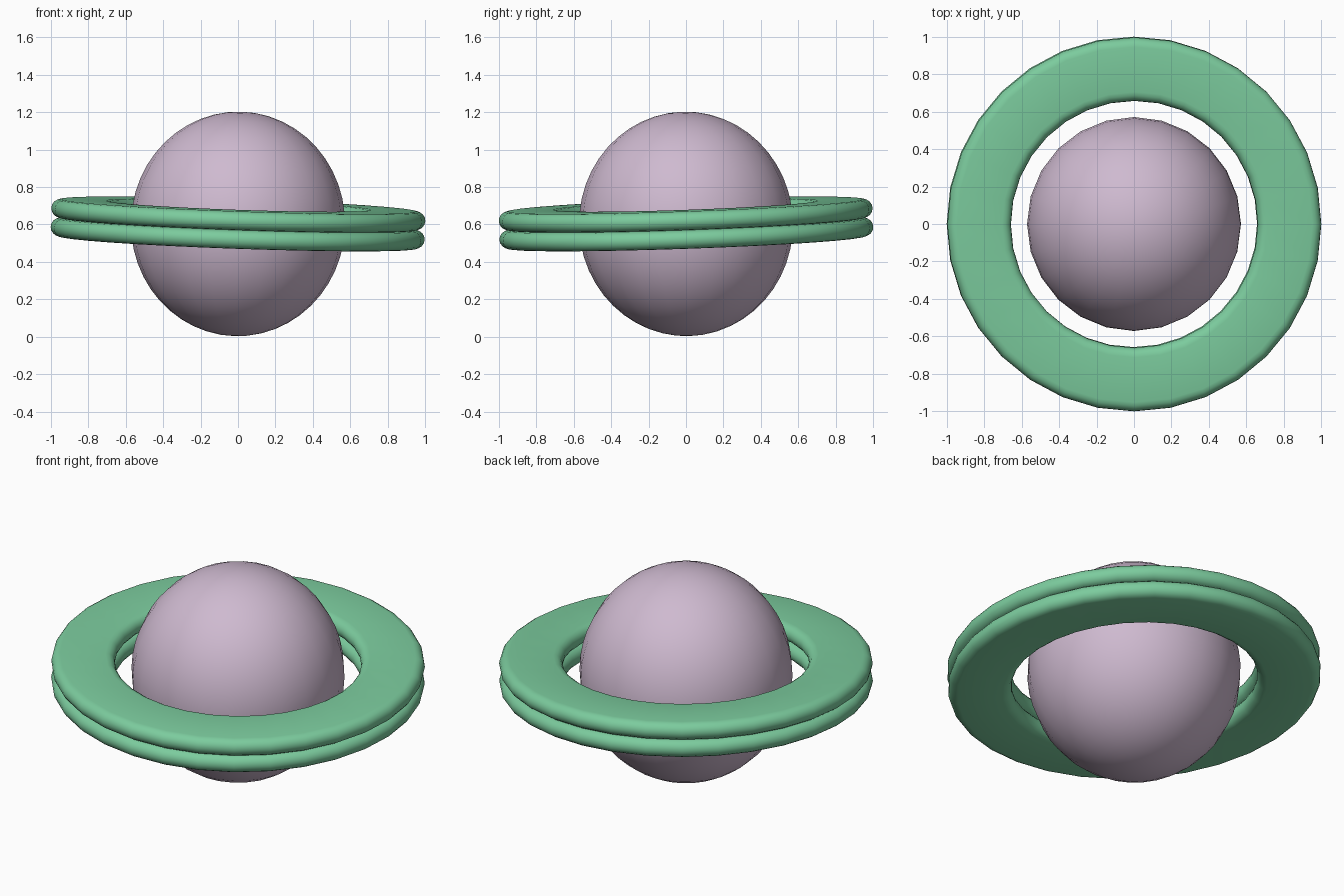
import bpy, bmesh, math
from mathutils import Vector, Matrix

if "Cube" in bpy.data.objects:
    bpy.data.objects.remove(bpy.data.objects["Cube"])

CENTRE = Vector((0, 0, 0.603))
# shared axis, leaning slightly towards the front right
TILT = Vector((0, 0, 1)).rotation_difference(Vector((0.035, -0.035, 1))).to_matrix().to_4x4()


def finish(bm, name, color):
    bmesh.ops.transform(bm, matrix=Matrix.Translation(CENTRE) @ TILT, verts=bm.verts)
    bmesh.ops.recalc_face_normals(bm, faces=bm.faces)
    me = bpy.data.meshes.new(name)
    bm.to_mesh(me)
    bm.free()
    ob = bpy.data.objects.new(name, me)
    bpy.context.collection.objects.link(ob)
    mat = bpy.data.materials.new(name + "_colour")
    mat.diffuse_color = (*color, 1)
    mat.use_nodes = True
    mat.node_tree.nodes["Principled BSDF"].inputs["Base Color"].default_value = mat.diffuse_color
    me.materials.append(mat)
    bpy.ops.object.select_all(action='DESELECT')
    ob.select_set(True)
    bpy.context.view_layer.objects.active = ob
    bpy.ops.object.shade_smooth_by_angle(angle=math.radians(45))


# planet: ball slightly taller than wide
bm = bmesh.new()
bmesh.ops.create_uvsphere(bm, u_segments=24, v_segments=24, radius=1.0)
bmesh.ops.scale(bm, vec=(0.572, 0.572, 0.6), verts=bm.verts)
finish(bm, "planet", (0.62, 0.49, 0.63))

# ring: two stacked flat bands with rounded rims, meeting in a groove
R_OUT, R_IN, LOBE, N, ARC = 1.0, 0.66, 0.05, 32, 8


def rim(radius, side, z, start, end):
    # half-round edge profile around (radius - side * LOBE, z)
    for i in range(ARC + 1):
        a = math.radians(start + (end - start) * i / ARC)
        yield (radius - side * LOBE + side * LOBE * math.cos(a), z + LOBE * math.sin(a))


profile = []
profile += rim(R_OUT, 1, -LOBE, -90, 90)
profile += list(rim(R_OUT, 1, LOBE, -90, 90))[1:]
profile += rim(R_IN, -1, LOBE, 90, -90)
profile += list(rim(R_IN, -1, -LOBE, 90, -90))[1:]

bm = bmesh.new()
loops = []
for k in range(N):
    t = 2 * math.pi * k / N
    loops.append([bm.verts.new((r * math.cos(t), r * math.sin(t), z)) for r, z in profile])
for k in range(N):
    a, b = loops[k], loops[(k + 1) % N]
    for i in range(len(profile)):
        j = (i + 1) % len(profile)
        bm.faces.new((a[i], b[i], b[j], a[j]))
finish(bm, "planet_ring", (0.2, 0.6, 0.34))
